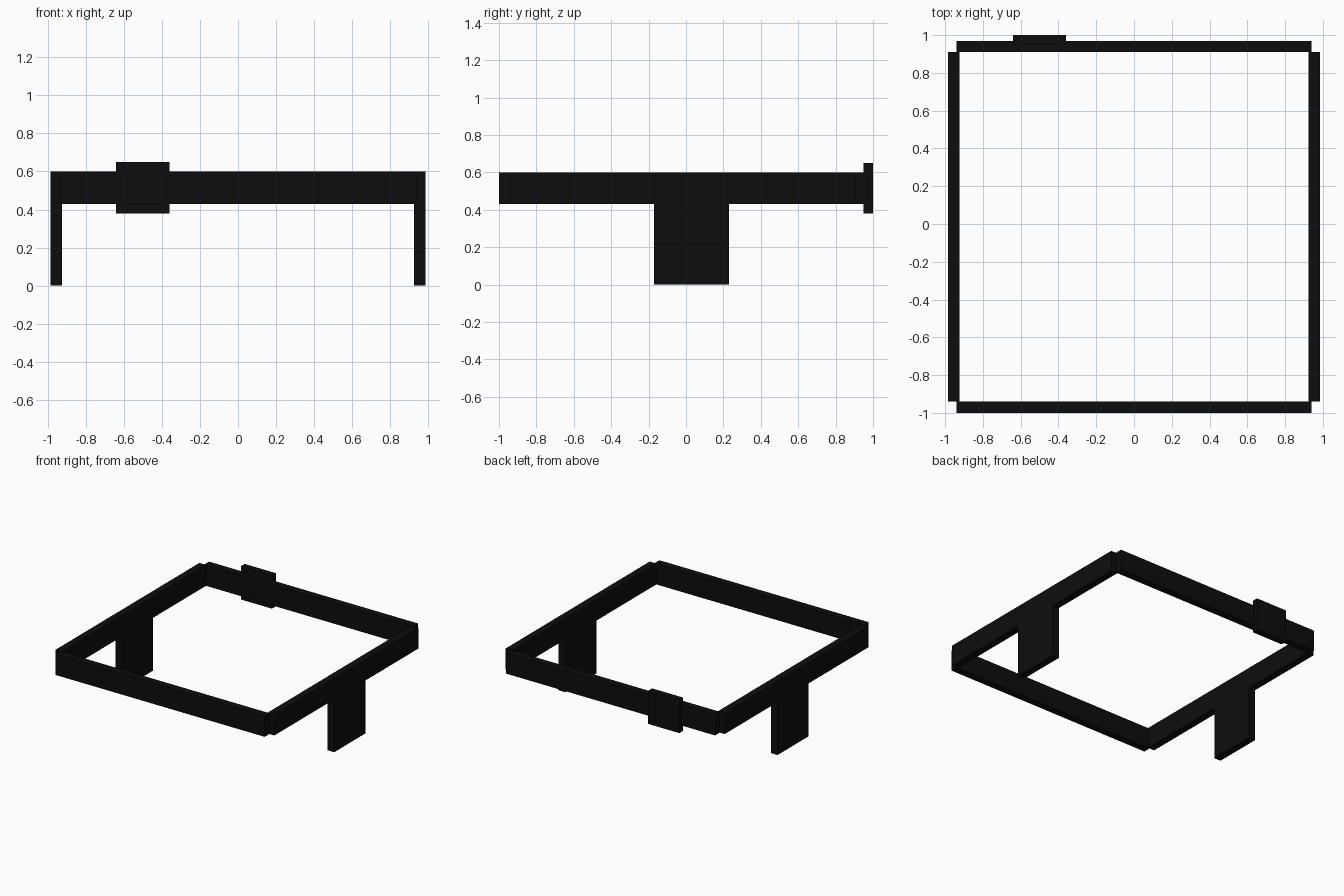
import bpy

if "Cube" in bpy.data.objects:
    bpy.data.objects.remove(bpy.data.objects["Cube"])

black = bpy.data.materials.new("matte_black")
black.diffuse_color = (0.004, 0.004, 0.004, 1)
black.use_nodes = True
black.node_tree.nodes["Principled BSDF"].inputs["Base Color"].default_value = black.diffuse_color


def box(name, x, y, z):
    """Axis-aligned box from (min, max) ranges."""
    bpy.ops.mesh.primitive_cube_add(size=1)
    ob = bpy.context.object
    ob.name = name
    ob.location = [(a + b) / 2 for a, b in (x, y, z)]
    ob.scale = [b - a for a, b in (x, y, z)]
    bpy.ops.object.transform_apply(location=True, rotation=False, scale=True)
    ob.data.materials.append(black)
    return ob


RAIL_Z = (0.43, 0.60)

# Front and back rails
box("front_rail", (-0.94, 0.94), (-1.0, -0.94), RAIL_Z)
box("back_rail", (-0.94, 0.94), (0.91, 0.97), RAIL_Z)

# Side rails, each with a wide leg panel below
for side, x in (("left", (-0.985, -0.925)), ("right", (0.925, 0.985))):
    box(side + "_rail", x, (-0.94, 0.91), RAIL_Z)
    box(side + "_leg", x, (-0.17, 0.23), (0.0, 0.43))

# Square plate on the back rail
box("back_plate", (-0.64, -0.36), (0.95, 1.0), (0.38, 0.65))
